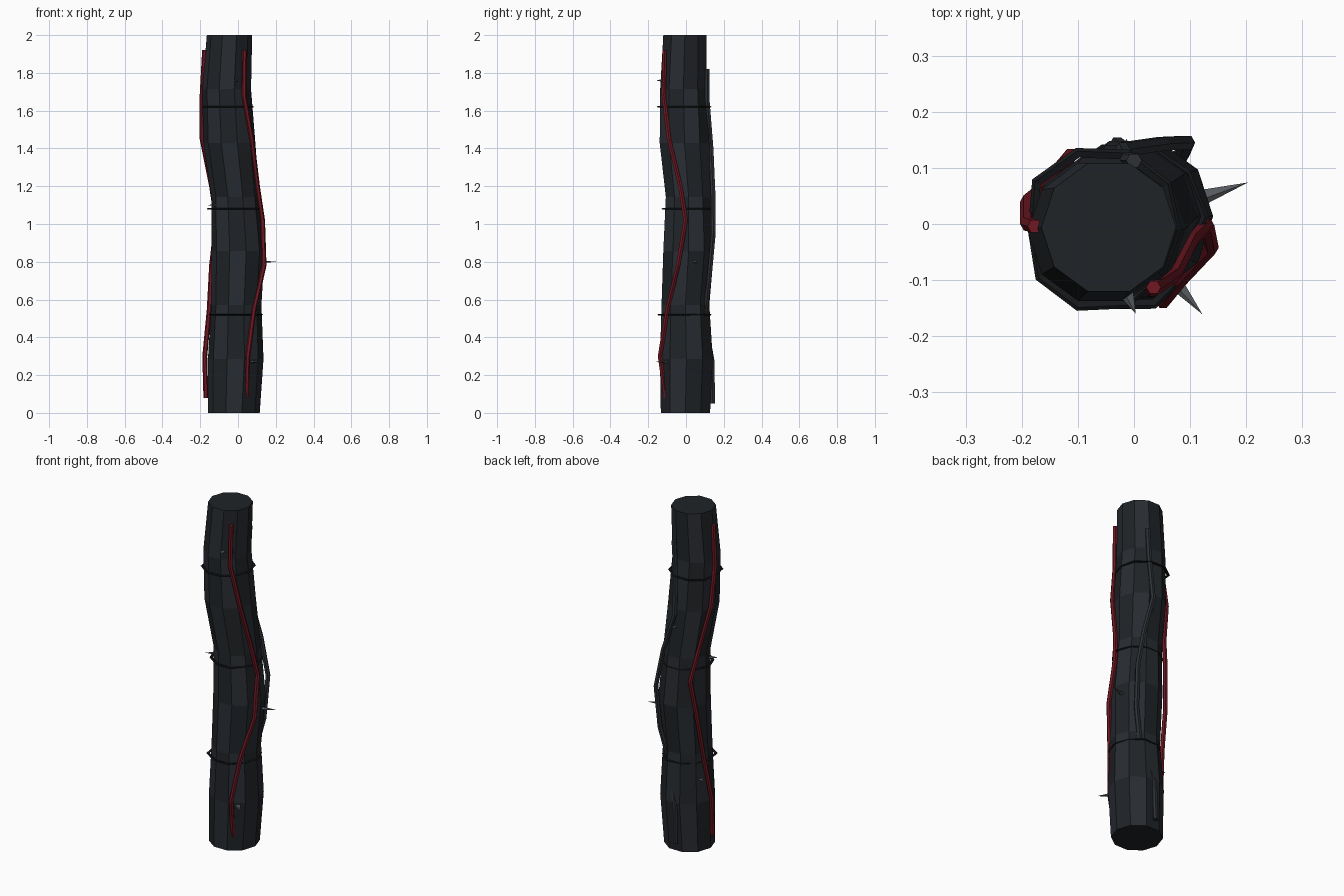
import bpy, bmesh, math, random
from mathutils import Vector

if "Cube" in bpy.data.objects:
    bpy.data.objects.remove(bpy.data.objects["Cube"])

random.seed(4)


def mat(name, c):
    m = bpy.data.materials.new(name)
    m.diffuse_color = (*c, 1)
    m.use_nodes = True
    m.node_tree.nodes["Principled BSDF"].inputs["Base Color"].default_value = m.diffuse_color
    return m


DARK = mat("dark_bark", (0.014, 0.017, 0.020))
LIGHT = mat("light_bark", (0.021, 0.025, 0.031))
RED = mat("red_vine", (0.16, 0.009, 0.016))
GREY = mat("grey_vine", (0.026, 0.030, 0.036))
BLACK = mat("black_band", (0.008, 0.009, 0.011))
THORN = mat("thorn_grey", (0.10, 0.11, 0.12))


def finish(name, bm, *mats):
    bmesh.ops.recalc_face_normals(bm, faces=bm.faces[:])
    me = bpy.data.meshes.new(name)
    bm.to_mesh(me)
    bm.free()
    for m in mats:
        me.materials.append(m)
    ob = bpy.data.objects.new(name, me)
    bpy.context.collection.objects.link(ob)
    return ob


def bridge(bm, rings, closed=False):
    """Join successive vertex loops; alternate the material like a checkerboard."""
    n = len(rings[0])
    pairs = list(zip(rings, rings[1:])) + ([(rings[-1], rings[0])] if closed else [])
    for k, (a, b) in enumerate(pairs):
        for i in range(n):
            j = (i + 1) % n
            bm.faces.new((a[i], a[j], b[j], b[i])).material_index = (i + k) % 2
    if not closed:
        bm.faces.new(rings[0])
        bm.faces.new(rings[-1])


# Trunk: eight ten-sided rings (centre x, centre y, radius)
TRUNK = [(-.022, -.003, .137), (-.012, .002, .147), (-.009, -.003, .133), (.0, .014, .141),
         (-.014, .014, .127), (-.046, -.008, .138), (-.060, -.014, .129), (-.045, -.006, .120)]


def trunk_at(z):
    t = min(max(z / 2 * 7, 0), 6.999)
    k = int(t)
    return [a + (b - a) * (t - k) for a, b in zip(TRUNK[k], TRUNK[k + 1])]


bm = bmesh.new()
loops = []
for k, (x, y, r) in enumerate(TRUNK):
    loops.append([bm.verts.new((x + r * math.cos(i * math.tau / 10),
                                y + r * math.sin(i * math.tau / 10), 2 * k / 7))
                  for i in range(10)])
bridge(bm, loops)
finish("trunk", bm, DARK, LIGHT)


# Vines: six-sided tubes following paths over the bark
def vine(name, path, rad, m):
    b = bmesh.new()
    rings = [[b.verts.new((x + rad * math.cos(i * math.tau / 6),
                           y + rad * math.sin(i * math.tau / 6), z)) for i in range(6)]
             for x, y, z in path]
    bridge(b, rings)
    for f in b.faces:
        f.material_index = 0
    finish(name, b, m)


vine("front_red_vine", [(.045, -.107, .08), (.052, -.138, .3), (.085, -.098, .55), (.138, -.042, .78),
                        (.130, -.002, 1.02), (.103, -.03, 1.2), (.073, -.09, 1.45),
                        (.032, -.118, 1.68), (.035, -.113, 1.92)], .013, RED)
vine("left_red_vine", [(-.170, -.005, .08), (-.176, .01, .3), (-.152, .05, .55), (-.140, .09, .78),
                       (-.113, .122, 1.02), (-.140, .08, 1.2), (-.190, .04, 1.45),
                       (-.190, .0, 1.68), (-.177, -.004, 1.92)], .013, RED)
vine("back_grey_vine", [(-.03, .142, .05), (-.025, .138, .28), (.04, .098, .5), (.085, .122, .7),
                        (.095, .145, .95), (.05, .143, 1.17), (-.02, .133, 1.4),
                        (-.01, .113, 1.65), (.0, .113, 1.82)], .014, GREY)

# Thin uneven bands that partly sink into the bark
for n, z in enumerate((.52, 1.08, 1.62)):
    cx, cy, r = trunk_at(z)
    bm = bmesh.new()
    loops = []
    for i in range(10):
        a = i * math.tau / 10
        R = r * random.uniform(.95, 1.16)
        d = Vector((math.cos(a), math.sin(a), 0))
        c = Vector((cx, cy, z)) + d * R
        loops.append([bm.verts.new(c + d * u + Vector((0, 0, w)))
                      for u, w in ((.006, 0), (0, .004), (-.012, 0), (0, -.004))])
    bridge(bm, loops, True)
    finish(f"bark_band_{n + 1}", bm, BLACK, BLACK)

# Thorns: five-sided cones pointing outward (tip positions)
TIPS = [(.203, .074, .80), (.122, -.161, .27), (.003, -.160, 1.76),
        (-.160, -.075, 1.10), (-.013, .152, 1.32), (-.165, .065, .42)]
for n, tip in enumerate(TIPS):
    tip = Vector(tip)
    cx, cy, r = trunk_at(tip.z)
    out = (tip - Vector((cx, cy, tip.z))).normalized()
    base = Vector((cx, cy, tip.z)) + out * r * .9
    side = out.cross(Vector((0, 0, 1)))
    bm = bmesh.new()
    ring = [bm.verts.new(base + side * .016 * math.cos(i * math.tau / 5)
                         + Vector((0, 0, .008 * math.sin(i * math.tau / 5)))) for i in range(5)]
    top = bm.verts.new(tip)
    bm.faces.new(ring)
    for i in range(5):
        bm.faces.new((ring[i], ring[(i + 1) % 5], top))
    finish(f"thorn_{n + 1}", bm, THORN)
